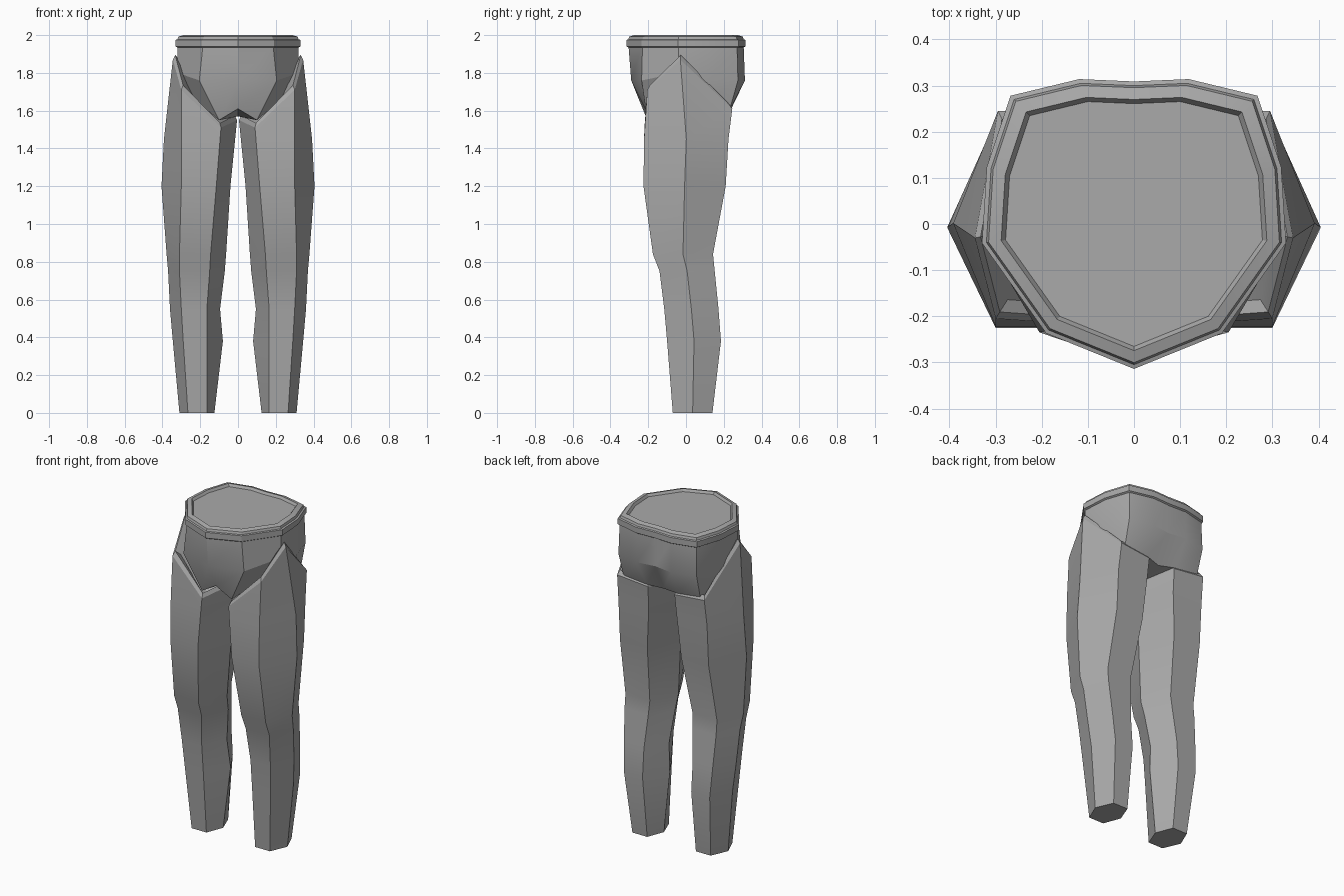
import bpy, bmesh, math
from mathutils import Vector

cube = bpy.data.objects.get("Cube")
if cube:
    bpy.data.objects.remove(cube)

# One plain grey for everything
grey = bpy.data.materials.new("plain_grey")
grey.use_nodes = True
colour = (0.4, 0.4, 0.4, 1)
grey.diffuse_color = colour
grey.node_tree.nodes["Principled BSDF"].inputs["Base Color"].default_value = colour


def loft(name, rings, bottom, top):
    """Skin a stack of equal rings; each end closes as a fan to a point, or flat if None."""
    bm = bmesh.new()
    loops = [[bm.verts.new(p) for p in ring] for ring in rings]
    n = len(loops[0])
    for low, high in zip(loops, loops[1:]):
        for i in range(n):
            j = (i + 1) % n
            bm.faces.new((low[i], low[j], high[j], high[i]))
    for loop, point in ((loops[0], bottom), (loops[-1], top)):
        if point is None:
            bm.faces.new(loop)
        else:
            tip = bm.verts.new(point)
            for i in range(n):
                bm.faces.new((loop[i], loop[(i + 1) % n], tip))
    bmesh.ops.recalc_face_normals(bm, faces=bm.faces)
    mesh = bpy.data.meshes.new(name)
    bm.to_mesh(mesh)
    bm.free()
    mesh.materials.append(grey)
    obj = bpy.data.objects.new(name, mesh)
    bpy.context.collection.objects.link(obj)
    bpy.ops.object.select_all(action="DESELECT")
    obj.select_set(True)
    bpy.context.view_layer.objects.active = obj
    bpy.ops.object.shade_smooth_by_angle(angle=math.radians(25))
    return obj


def leg_ring(z, inner, face_in, face_out, outer, front, back):
    """Six-sided section: flat front and back, ridges on the inner and outer side."""
    mid = (front + back) / 2
    return [Vector(p) for p in (
        (face_in, front, z), (face_out, front, z), (outer, mid, z),
        (face_out, back, z), (face_in, back, z), (inner, mid, z))]


def mirrored(half):
    """Complete a half ring running from front centre to back centre."""
    return half + [(-x, y, z) for x, y, z in half[-2:0:-1]]


def scaled(ring, factor, z):
    return [(x * factor, y * factor, z) for x, y in ring]


# Legs: cuff, calf, knee, thigh, then the slanted hip opening with a raised lip
leg = [leg_ring(*row) for row in (
    (0, .125, .165, .265, .31, -.07, .14),
    (.38, .08, .165, .29, .345, -.1, .185),
    (.55, .095, .165, .3, .36, -.115, .172),
    (.75, .07, .15, .31, .37, -.14, .152),
    (.84, .063, .145, .31, .378, -.175, .143),
    (1.2, .04, .115, .3, .405, -.225, .21),
    (1.45, .015, .095, .3, .392, -.222, .225))]
opening = [Vector(p) for p in (
    (.09, -.22, 1.51), (.3, -.205, 1.71), (.345, -.03, 1.87),
    (.295, .245, 1.61), (.09, .24, 1.59), (.005, .01, 1.55))]
axis = Vector((.17, 0, 0))


def inset(ring, factor, lift):
    return [Vector((axis.x + (p.x - axis.x) * factor, p.y * factor, p.z + lift)) for p in ring]


leg += [opening, inset(opening, .93, .025), inset(opening, .8, 0)]
for side, sign in (("left", 1), ("right", -1)):
    rings = [[(p.x * sign, p.y, p.z) for p in ring] for ring in leg]
    loft(side + "_leg", rings, None, (.17 * sign, 0, 1.6))

# Waist outline, front centre to back centre
waist = [(0, -.305), (.185, -.23), (.32, -.04), (.31, .12), (.26, .27), (.115, .305), (0, .3)]

# Hips: crotch edge, seat bulge, waist
crotch = [(0, -.215, 1.61), (.1, -.205, 1.55), (.3, -.03, 1.72), (.28, .12, 1.66),
          (.26, .23, 1.6), (.1, .235, 1.6), (0, .21, 1.59)]
seat = [(0, -.29, 1.76), (.205, -.235, 1.76), (.32, -.04, 1.8), (.315, .12, 1.76),
        (.265, .275, 1.76), (.115, .312, 1.76), (0, .295, 1.76)]
loft("hips", [mirrored(r) for r in (crotch, seat, scaled(waist, 1, 1.95))],
     (0, 0, 1.57), None)

# Waistband: lower band, stepped upper edge and closed top
band = [(.98, 1.93), (1.03, 1.94), (1.03, 1.975), (1.0, 1.978), (.985, 1.992), (.9, 2), (.87, 1.985)]
loft("waistband", [mirrored(scaled(waist, f, z)) for f, z in band], None, None)
